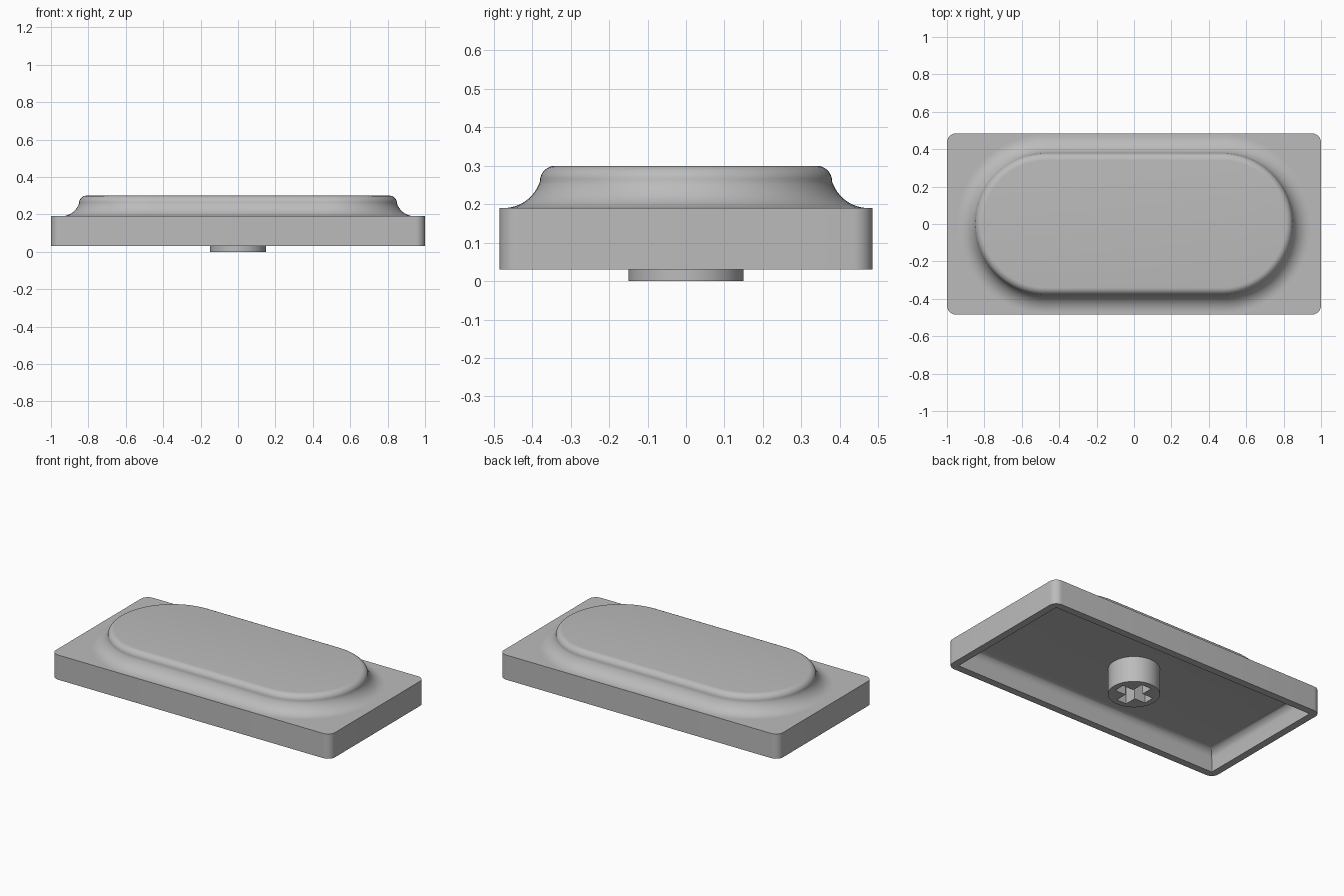
import bpy, bmesh, math
from mathutils import Matrix

cube = bpy.data.objects.get("Cube")
if cube:
    bpy.data.objects.remove(cube, do_unlink=True)

gray = bpy.data.materials.new("plain_gray")
gray.use_nodes = True
gray.diffuse_color = (0.5, 0.5, 0.5, 1)
gray.node_tree.nodes["Principled BSDF"].inputs["Base Color"].default_value = (0.5, 0.5, 0.5, 1)


def add_object(name, bm):
    bmesh.ops.recalc_face_normals(bm, faces=bm.faces)
    mesh = bpy.data.meshes.new(name)
    bm.to_mesh(mesh)
    bm.free()
    mesh.materials.append(gray)
    obj = bpy.data.objects.new(name, mesh)
    bpy.context.collection.objects.link(obj)
    return obj


def box(bm, half_x, half_y, low, high):
    size = Matrix.Diagonal((2 * half_x, 2 * half_y, high - low, 1))
    place = Matrix.Translation((0, 0, (low + high) / 2))
    return bmesh.ops.create_cube(bm, size=1, matrix=place @ size)["verts"]


def bevel(bm, edges, radius):
    bmesh.ops.bevel(bm, geom=edges, offset=radius, segments=8, profile=0.5, affect='EDGES')


def activate(obj):
    bpy.ops.object.select_all(action='DESELECT')
    obj.select_set(True)
    bpy.context.view_layer.objects.active = obj


def cut(obj, cutter):
    cutter.hide_render = True
    mod = obj.modifiers.new("cut", 'BOOLEAN')
    mod.operation = 'DIFFERENCE'
    mod.solver = 'EXACT'
    mod.object = cutter
    activate(obj)
    bpy.ops.object.modifier_apply(modifier=mod.name)
    bpy.data.objects.remove(cutter, do_unlink=True)


def smooth(obj):
    activate(obj)
    bpy.ops.object.shade_smooth_by_angle(angle=math.radians(30))


BASE, DECK, TOP, CEILING = 0.03, 0.19, 0.30, 0.165

# Rectangular body with rounded upright corners
bm = bmesh.new()
box(bm, 1, 0.485, BASE, DECK)
bevel(bm, [e for e in bm.edges if abs(e.verts[0].co.z - e.verts[1].co.z) > 0.1], 0.05)
body = add_object("body", bm)

# Pocket underneath, with a softened ceiling edge
bm = bmesh.new()
box(bm, 0.953, 0.438, BASE - 0.1, CEILING)
bevel(bm, [e for e in bm.edges if all(v.co.z > 0.1 for v in e.verts)], 0.05)
cut(body, add_object("pocket_cutter", bm))
smooth(body)

# Raised oblong pad: concave flare, rounded shoulder, flat top
profile = [(0.475, DECK - 0.01)]
for i in range(13):
    a = math.radians(90 - 73 * i / 12)
    profile.append((0.475 - 0.1 * math.cos(a), 0.29 - 0.1 * math.sin(a)))
for i in range(1, 9):
    a = math.radians(90 * i / 8)
    profile.append((0.34 + 0.04 * math.cos(a), TOP - 0.04 + 0.04 * math.sin(a)))

STEPS = 40


def oblong(bm, radius, z):
    ring = []
    for side in (1, -1):
        for i in range(STEPS + 1):
            a = math.pi * (i / STEPS - 0.5)
            ring.append(bm.verts.new((side * (0.47 + radius * math.cos(a)),
                                      side * radius * math.sin(a), z)))
    return ring


bm = bmesh.new()
rings = [oblong(bm, r, z) for r, z in profile]
for low, high in zip(rings, rings[1:]):
    for i in range(len(low)):
        j = (i + 1) % len(low)
        bm.faces.new((low[i], low[j], high[j], high[i]))
bm.faces.new(rings[0][::-1])
bm.faces.new(rings[-1])
smooth(add_object("raised_pad", bm))

# Round stem with a cross-shaped socket
bm = bmesh.new()
bmesh.ops.create_cone(bm, cap_ends=True, segments=64, radius1=0.15, radius2=0.15,
                      depth=CEILING + 0.01, matrix=Matrix.Translation((0, 0, (CEILING + 0.01) / 2)))
stem = add_object("stem", bm)
for half_x, half_y in ((0.112, 0.035), (0.035, 0.112)):
    bm = bmesh.new()
    box(bm, half_x, half_y, -0.1, 0.155)
    cut(stem, add_object("socket_cutter", bm))
smooth(stem)
